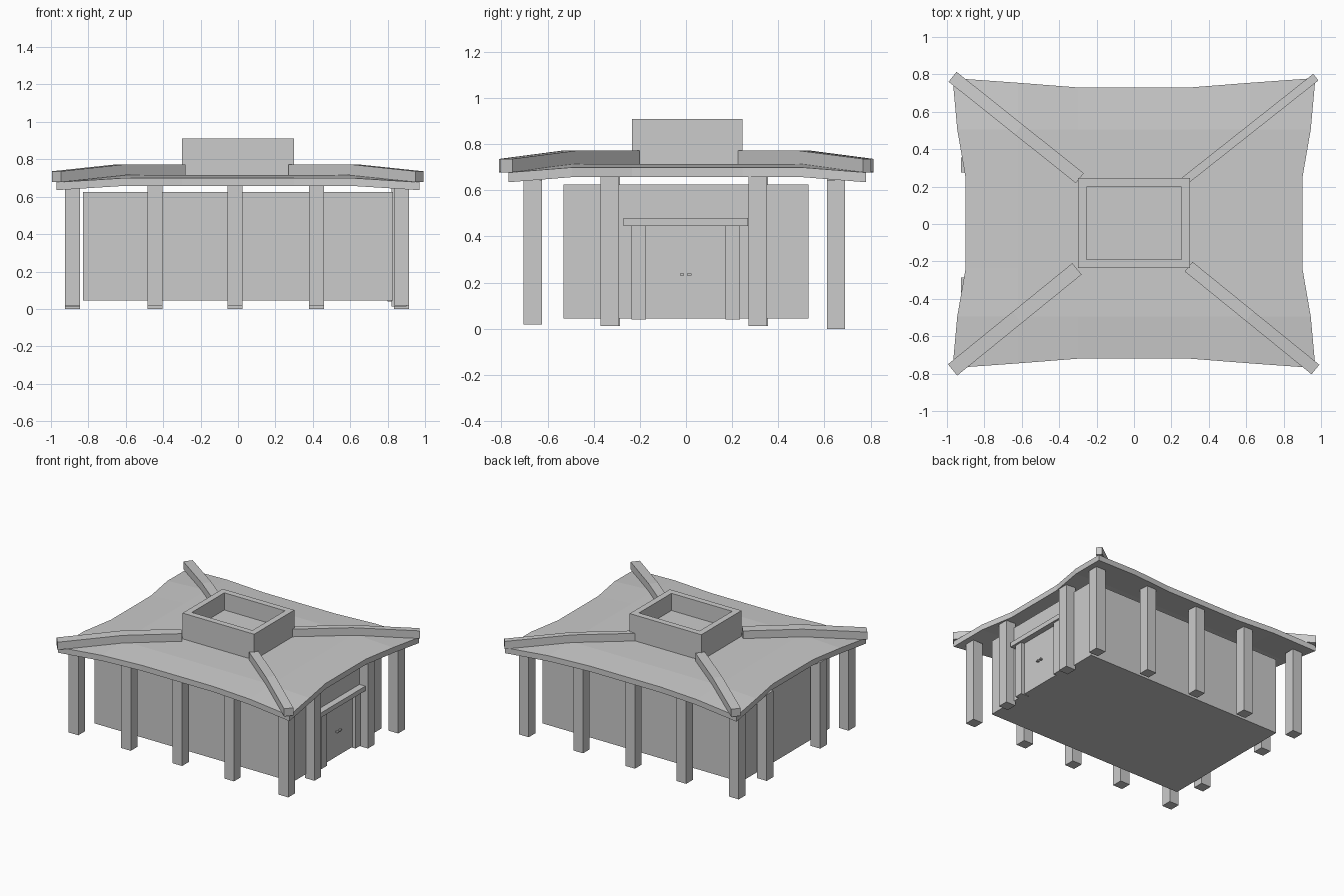
import bpy, bmesh
from mathutils import Vector

if "Cube" in bpy.data.objects:
    bpy.data.objects.remove(bpy.data.objects["Cube"])


def finish(bm, name):
    bmesh.ops.recalc_face_normals(bm, faces=bm.faces)
    me = bpy.data.meshes.new(name)
    bm.to_mesh(me)
    bm.free()
    ob = bpy.data.objects.new(name, me)
    bpy.context.collection.objects.link(ob)
    return ob


def box(name, x0, x1, y0, y1, z0, z1):
    bm = bmesh.new()
    bmesh.ops.create_cube(bm, size=1)
    for v in bm.verts:
        v.co = ((x0 + x1) / 2 + v.co.x * (x1 - x0),
                (y0 + y1) / 2 + v.co.y * (y1 - y0),
                (z0 + z1) / 2 + v.co.z * (z1 - z0))
    return finish(bm, name)


# Main hall
box("hall_walls", -0.83, 0.83, -0.53, 0.53, 0.045, 0.625)

# Pillars: front row, back row, two on each side
H = 0.04


def pillar(name, x, y, z0, z1):
    box(name, x - H, x + H, y - H, y + H, z0, z1)


for i, x in enumerate((-0.885, -0.445, -0.015, 0.42, 0.875)):
    top = 0.645 if i in (0, 4) else 0.665
    pillar(f"front_pillar_{i}", x, -0.665, 0.018, top)
    pillar(f"back_pillar_{i}", x, 0.65, 0.0, top)
for i, y in enumerate((-0.33, 0.31)):
    pillar(f"right_pillar_{i}", 0.86, y, 0.012, 0.665)
    pillar(f"left_pillar_{i}", -0.885, y + 0.005, 0.012, 0.665)

# Doorway on the right side
for i, y in enumerate((-0.205, 0.203)):
    box(f"door_jamb_{i}", 0.80, 0.865, y - 0.032, y + 0.032, 0.04, 0.45)
box("door_lintel", 0.80, 0.88, -0.27, 0.268, 0.445, 0.48)
box("door_panel", 0.80, 0.838, -0.175, 0.172, 0.045, 0.447)
for i, y in enumerate((-0.018, 0.014)):
    box(f"door_handle_{i}", 0.83, 0.855, y - 0.009, y + 0.009, 0.23, 0.24)

# Roof sheet: 6 x 6 grid with concave eaves and drooping corners
PX, PY = (0.3, 0.62, 0.97), (0.24, 0.5, 0.775)
EAVE_Y, EAVE_X = (0.725, 0.75, 0.775), (0.90, 0.945, 0.97)
bm = bmesh.new()
grid = []
for j in range(6):
    row = []
    for i in range(6):
        a, sx = (i - 3, 1) if i > 2 else (2 - i, -1)
        b, sy = (j - 3, 1) if j > 2 else (2 - j, -1)
        x = EAVE_X[b] if a == 2 else PX[a]
        y = EAVE_Y[a] if b == 2 else PY[b]
        z = 0.677 if a == b == 2 else (0.699 if 2 in (a, b) else 0.715)
        row.append(bm.verts.new((sx * x, sy * y + 0.005, z)))
    grid.append(row)
for j in range(5):
    for i in range(5):
        bm.faces.new((grid[j][i], grid[j][i + 1], grid[j + 1][i + 1], grid[j + 1][i]))
ext = bmesh.ops.extrude_face_region(bm, geom=bm.faces[:], use_keep_orig=True)
for g in ext["geom"]:
    if isinstance(g, bmesh.types.BMVert):
        g.co.z -= 0.042
finish(bm, "roof")

# Open roof box: inset the top face and push it down
bm = bmesh.new()
bmesh.ops.create_cube(bm, size=1)
for v in bm.verts:
    v.co = (v.co.x * 0.6, v.co.y * 0.48 + 0.005, 0.70 if v.co.z < 0 else 0.91)
bm.normal_update()
top = max(bm.faces, key=lambda f: f.calc_center_median().z)
bmesh.ops.inset_region(bm, faces=[top], thickness=0.065)
down = bmesh.ops.extrude_face_region(bm, geom=[top])
bmesh.ops.translate(bm, vec=(0, 0, -0.13),
                    verts=[g for g in down["geom"] if isinstance(g, bmesh.types.BMVert)])
if top.is_valid:
    bmesh.ops.delete(bm, geom=[top], context='FACES_ONLY')
finish(bm, "roof_box")


# Hip ridges: rectangular section swept from roof box to each corner
def ridge(name, start, end, width):
    s, e = Vector(start), Vector(end)
    d = (e - s).normalized()
    n = Vector((-d.y, d.x)) * width / 2
    bm = bmesh.new()
    rings = []
    for t, z in ((0, 0.715), (0.48, 0.715), (1, 0.678)):
        p = s.lerp(e, t)
        rings.append([bm.verts.new((p.x + k * n.x, p.y + k * n.y, z + h))
                      for k, h in ((-1, 0), (1, 0), (1, 0.058), (-1, 0.058))])
    for r0, r1 in zip(rings, rings[1:]):
        for k in range(4):
            m = (k + 1) % 4
            bm.faces.new((r0[k], r0[m], r1[m], r1[k]))
    bm.faces.new(rings[0])
    bm.faces.new(rings[-1])
    finish(bm, name)


ridge("ridge_back_left", (-0.29, 0.245), (-0.97, 0.787), 0.068)
ridge("ridge_front_left", (-0.305, -0.24), (-0.97, -0.78), 0.078)
ridge("ridge_front_right", (0.292, -0.228), (0.97, -0.778), 0.066)
ridge("ridge_back_right", (0.27, 0.23), (0.972, 0.785), 0.045)
